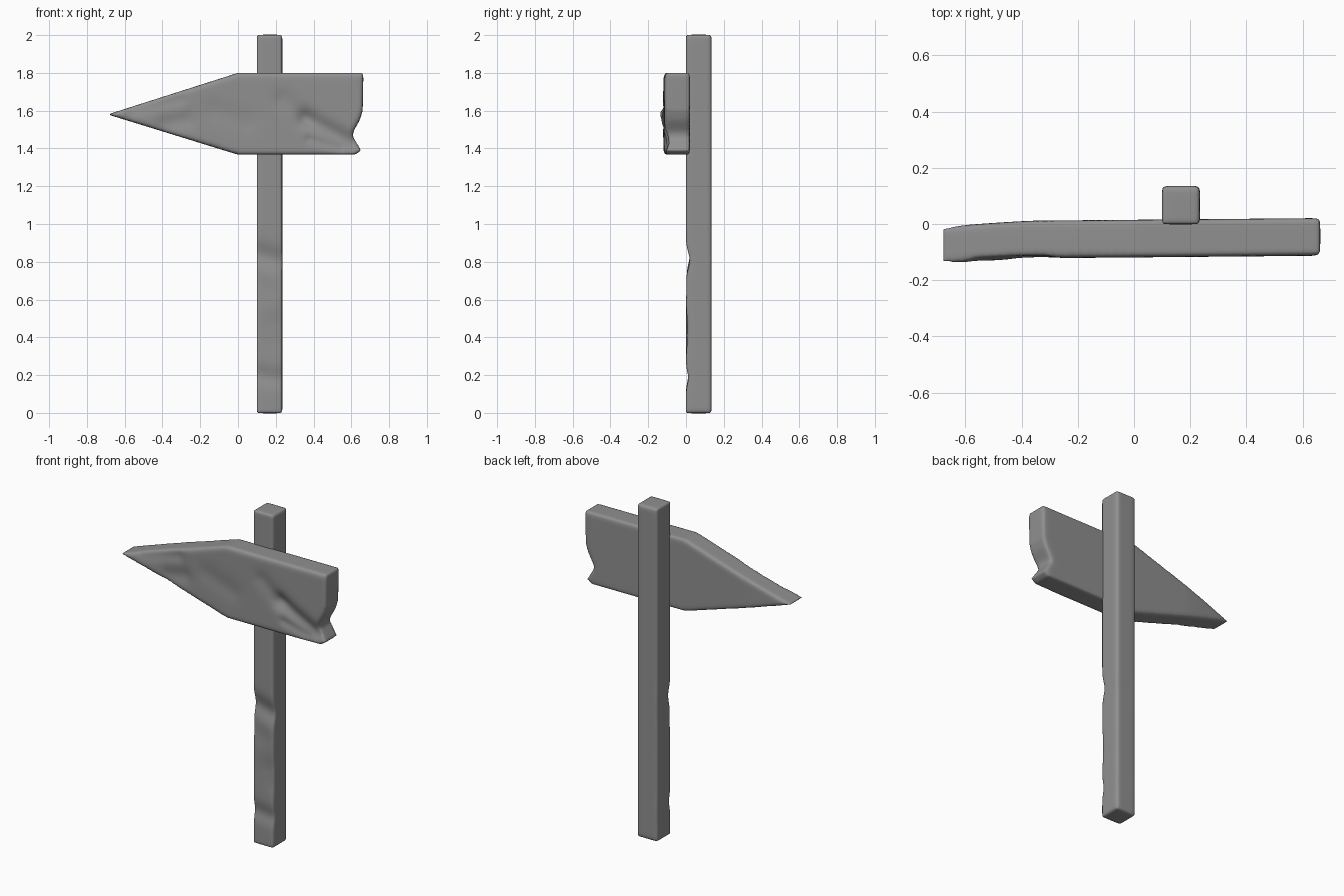
import bpy, bmesh, math
from mathutils import Vector

if "Cube" in bpy.data.objects:
    bpy.data.objects.remove(bpy.data.objects["Cube"])

# Dark grey weathered wood
wood = bpy.data.materials.new("dark_wood")
wood.diffuse_color = (0.28, 0.28, 0.28, 1)
wood.use_nodes = True
wood.node_tree.nodes["Principled BSDF"].inputs["Base Color"].default_value = wood.diffuse_color


def dent(x, z, ax, az, bx, bz, radius, depth):
    """Soft groove along the segment a-b, seen from the front."""
    a, d, p = Vector((ax, az)), Vector((bx - ax, bz - az)), Vector((x, z))
    t = max(0, min(1, (p - a).dot(d) / max(d.length_squared, 1e-9)))
    return depth * math.exp(-((p - a - d * t).length / radius) ** 2)


def carve(name, outline, y0, y1, warp):
    """Extrude an x-z outline, round it by remeshing, then warp the surface."""
    bm = bmesh.new()
    face = bm.faces.new([bm.verts.new((x, y0, z)) for x, z in outline])
    ext = bmesh.ops.extrude_face_region(bm, geom=[face])
    top = [v for v in ext["geom"] if isinstance(v, bmesh.types.BMVert)]
    bmesh.ops.translate(bm, verts=top, vec=(0, y1 - y0, 0))
    bmesh.ops.recalc_face_normals(bm, faces=bm.faces)
    mesh = bpy.data.meshes.new(name)
    bm.to_mesh(mesh)
    bm.free()
    ob = bpy.data.objects.new(name, mesh)
    bpy.context.collection.objects.link(ob)
    remesh = ob.modifiers.new("Remesh", 'REMESH')
    remesh.mode = 'VOXEL'
    remesh.voxel_size = 0.01
    smooth = ob.modifiers.new("Round", 'SMOOTH')
    smooth.factor = 0.5
    smooth.iterations = 14
    deps = bpy.context.evaluated_depsgraph_get()
    ob.data = bpy.data.meshes.new_from_object(ob.evaluated_get(deps))
    ob.modifiers.clear()
    ob.data.name = name
    for v in ob.data.vertices:
        front = max(0, min(1, (y1 - v.co.y) / (y1 - y0)))
        v.co = warp(v.co.copy(), front)
    ob.data.polygons.foreach_set("use_smooth", [True] * len(ob.data.polygons))
    ob.data.materials.clear()
    ob.data.materials.append(wood)
    return ob


# Post: square timber with worn hollows on the front
POST_DENTS = [
    (0.10, 0.84, 0.24, 0.80, 0.06, 0.020),
    (0.10, 0.70, 0.15, 0.66, 0.07, 0.006),
    (0.22, 0.46, 0.24, 0.40, 0.08, 0.008),
    (0.10, 0.20, 0.24, 0.18, 0.05, 0.012),
]


def warp_post(co, front):
    co.y += front * sum(dent(co.x, co.z, *d) for d in POST_DENTS)
    return co


carve("post", [(0.10, -0.002), (0.235, -0.002), (0.235, 2.002), (0.10, 2.002)],
      -0.001, 0.136, warp_post)

# Arrow board: pointed left, notched right end, gouged front
BOARD_DENTS = [
    (0.60, 1.43, 0.36, 1.56, 0.045, 0.022),
    (0.36, 1.56, 0.24, 1.66, 0.05, 0.008),
    (0.54, 1.40, 0.38, 1.45, 0.025, 0.008),
    (-0.12, 1.60, 0.04, 1.54, 0.06, 0.006),
    (-0.55, 1.61, -0.32, 1.66, 0.04, 0.010),
    (-0.38, 1.53, -0.28, 1.55, 0.05, 0.010),
]


def warp_board(co, front):
    co.y += 0.009 * co.x                                   # slight skew
    co.y -= 0.018 * max(0, (-co.x - 0.35) / 0.32) ** 1.3   # tip bends forward
    co.y += front * sum(dent(co.x, co.z, *d) for d in BOARD_DENTS)
    return co


carve("arrow_board",
      [(-0.69, 1.580), (0.0, 1.367), (0.622, 1.367), (0.652, 1.39), (0.608, 1.46),
       (0.610, 1.49), (0.645, 1.55), (0.660, 1.60), (0.664, 1.80), (0.0, 1.80)],
      -0.119, 0.015, warp_board)
